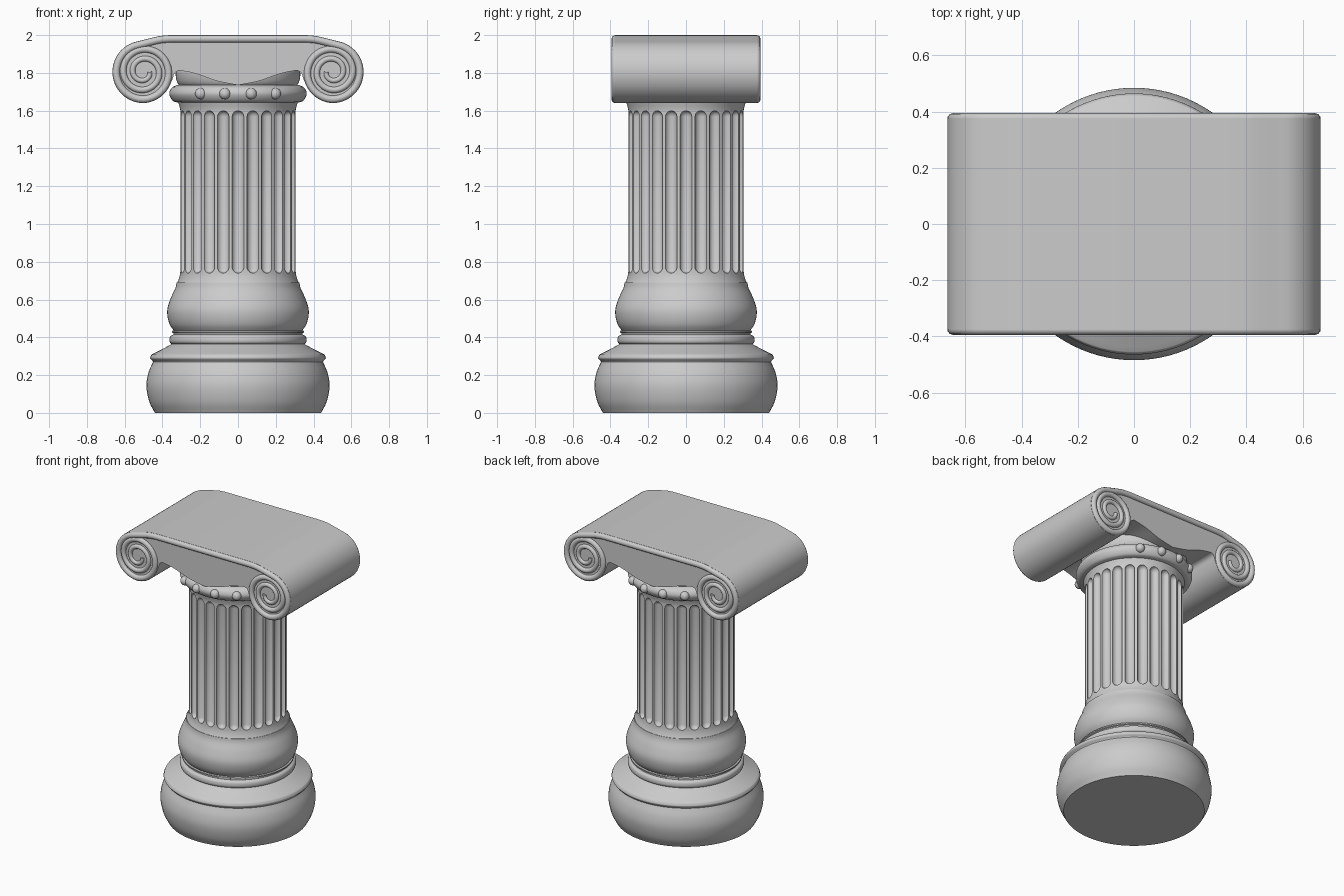
import bpy, bmesh, math
from mathutils import Vector, Matrix

if "Cube" in bpy.data.objects:
    bpy.data.objects.remove(bpy.data.objects["Cube"], do_unlink=True)

stone = bpy.data.materials.new("grey stone")
stone.use_nodes = True
stone.diffuse_color = (0.6, 0.6, 0.6, 1)
stone.node_tree.nodes["Principled BSDF"].inputs["Base Color"].default_value = (0.6, 0.6, 0.6, 1)


def activate(ob):
    bpy.ops.object.select_all(action='DESELECT')
    ob.select_set(True)
    bpy.context.view_layer.objects.active = ob


def finish(ob, angle=35):
    activate(ob)
    bpy.ops.object.shade_smooth_by_angle(angle=math.radians(angle))
    return ob


def make(name, bm):
    bmesh.ops.recalc_face_normals(bm, faces=bm.faces[:])
    me = bpy.data.meshes.new(name)
    bm.to_mesh(me)
    bm.free()
    me.materials.append(stone)
    ob = bpy.data.objects.new(name, me)
    bpy.context.collection.objects.link(ob)
    return ob


def smooth(pts, n=5):
    """Catmull-Rom curve through the points."""
    p = [Vector(q) for q in pts]
    p = [2 * p[0] - p[1]] + p + [2 * p[-1] - p[-2]]
    out = []
    for a, b, c, d in zip(p, p[1:], p[2:], p[3:]):
        for i in range(n):
            t = i / n
            out.append(tuple(0.5 * (2 * b + (c - a) * t + (2 * a - 5 * b + 4 * c - d) * t * t
                                    + (3 * b - a - 3 * c + d) * t ** 3)))
    return out + [tuple(p[-2])]


def lathe(name, profile, steps=96):
    """Revolve a (radius, height) profile, closed on the axis."""
    bm = bmesh.new()
    pts = [(0, profile[0][1])] + profile + [(0, profile[-1][1])]
    vs = [bm.verts.new((r, 0, z)) for r, z in pts]
    es = [bm.edges.new(pair) for pair in zip(vs, vs[1:])]
    bmesh.ops.spin(bm, geom=vs + es, cent=(0, 0, 0), axis=(0, 0, 1),
                   angle=math.tau, steps=steps)
    bmesh.ops.remove_doubles(bm, verts=bm.verts[:], dist=1e-5)
    return make(name, bm)


# Base mouldings
finish(lathe("base_cushion",
             smooth([(.44, 0), (.47, .06), (.485, .14), (.475, .21), (.45, .27)])
             + [(.452, .275)] + smooth([(.455, .277), (.465, .29), (.458, .308)], 4)
             + smooth([(.455, .31), (.40, .338), (.35, .365)], 3)))
finish(lathe("base_ring",
             smooth([(.345, .36), (.36, .372), (.363, .388), (.358, .405), (.342, .415)])
             + [(.342, .422), (.35, .426), (.35, .434), (.335, .438)]))
finish(lathe("upper_cushion",
             smooth([(.335, .43), (.36, .465), (.373, .51), (.373, .555),
                     (.355, .61), (.332, .66), (.325, .69)])))

# Fluted shaft, cut by a ring of round-ended rods
SHAFT = .305
shaft = lathe("shaft", smooth([(.324, .685), (.315, .705), (.308, .73), (SHAFT, .76)], 4)
              + [(SHAFT, 1.59)] + smooth([(SHAFT, 1.60), (.309, 1.62), (.318, 1.65)], 3))
rods = bmesh.new()
for k in range(24):
    turn = Matrix.Rotation(math.tau * k / 24, 4, 'Z')
    made = bmesh.ops.create_uvsphere(rods, u_segments=16, v_segments=10, radius=.032)["verts"]
    for v in made:
        v.co.z += .772 if v.co.z < -1e-4 else 1.568
    # pull the equator into a long straight wall
    walls = {e for v in made for e in v.link_edges
             if abs(e.verts[0].co.z - e.verts[1].co.z) > .5}
    low = {v for e in walls for v in e.verts if v.co.z < 1}
    for v in low:
        flat = Vector((v.co.x, v.co.y, 0)).normalized() * .032
        v.co = Vector((flat.x, flat.y, .765))
    bmesh.ops.transform(rods, matrix=turn @ Matrix.Translation((SHAFT + .003, 0, 0)), verts=made)
cutter = make("flute_cutter", rods)
cutter.hide_render = True
mod = shaft.modifiers.new("flutes", 'BOOLEAN')
mod.operation, mod.solver, mod.object = 'DIFFERENCE', 'EXACT', cutter
activate(shaft)
bpy.ops.object.modifier_apply(modifier=mod.name)
bpy.data.objects.remove(cutter, do_unlink=True)
finish(shaft)

# Neck ring and the flared block above it
finish(lathe("neck_ring", smooth([(.315, 1.642), (.345, 1.652), (.364, 1.688),
                                  (.352, 1.72), (.325, 1.735)])))
finish(lathe("echinus", smooth([(.30, 1.72), (.322, 1.75), (.33, 1.79), (.325, 1.82), (.31, 1.85)])))

# Beads on the front and back of the neck ring
for side, start in (("front", -90), ("back", 90)):
    for k in range(4):
        a = math.radians(start + 22.5 * (k - 1.5))
        bpy.ops.mesh.primitive_uv_sphere_add(
            segments=16, ring_count=10, radius=.03,
            location=(.355 * math.cos(a), .355 * math.sin(a), 1.69))
        bead = bpy.context.object
        bead.name = f"{side}_bead_{k + 1}"
        bead.data.materials.append(stone)
        finish(bead, 60)

# Scroll capital: spiral centre line, shared by the body and the rims
CX, CZ, RIM, DEPTH = -.50, 1.805, .02, .375


def scroll(deg, grow=0):
    r = .145 - .05 * max(0, deg - 270) / 360 + grow
    a = math.radians(deg)
    return (CX + r * math.cos(a), CZ + r * math.sin(a))


half = smooth([(-.36, 2), (-.42, 1.994), scroll(100, RIM)], 4)[:-1]
half += [scroll(d, RIM) for d in range(100, 336, 6)]
half += smooth([(-.347, 1.765), (-.335, 1.80), (-.315, 1.813)], 3)
half += smooth([(-.30, 1.812), (-.22, 1.795), (-.11, 1.757), (0, 1.735)], 5)
outline = half + [(-x, z) for x, z in reversed(half[:-1])]
bm = bmesh.new()
face = bm.faces.new([bm.verts.new((x, -DEPTH, z)) for x, z in outline])
ext = bmesh.ops.extrude_face_region(bm, geom=[face])["geom"]
bmesh.ops.translate(bm, vec=(0, 2 * DEPTH, 0),
                    verts=[g for g in ext if isinstance(g, bmesh.types.BMVert)])
finish(make("scroll_body", bm))

# Raised rims: one rounded strip from spiral to spiral on each face
left = [(scroll(d), min(1, 1 - .35 * (d - 270) / 830)) for d in range(1080, 99, -10)]
left += [(p, 1) for p in smooth([scroll(100), (-.42, 1.974), (-.36, 1.98)], 4)[1:]]
path = left + [((-x, z), w) for (x, z), w in reversed(left)]
for name, y in (("front_scroll_rim", -DEPTH), ("back_scroll_rim", DEPTH)):
    cu = bpy.data.curves.new(name, 'CURVE')
    cu.dimensions = '3D'
    cu.bevel_depth, cu.bevel_resolution, cu.use_fill_caps = RIM, 3, True
    line = cu.splines.new('POLY')
    line.points.add(len(path) - 1)
    for pt, ((x, z), w) in zip(line.points, path):
        pt.co, pt.radius = (x, y, z, 1), w
    cu.materials.append(stone)
    rim = bpy.data.objects.new(name, cu)
    bpy.context.collection.objects.link(rim)
    activate(rim)
    bpy.ops.object.convert(target='MESH')
    finish(bpy.context.object, 60)
